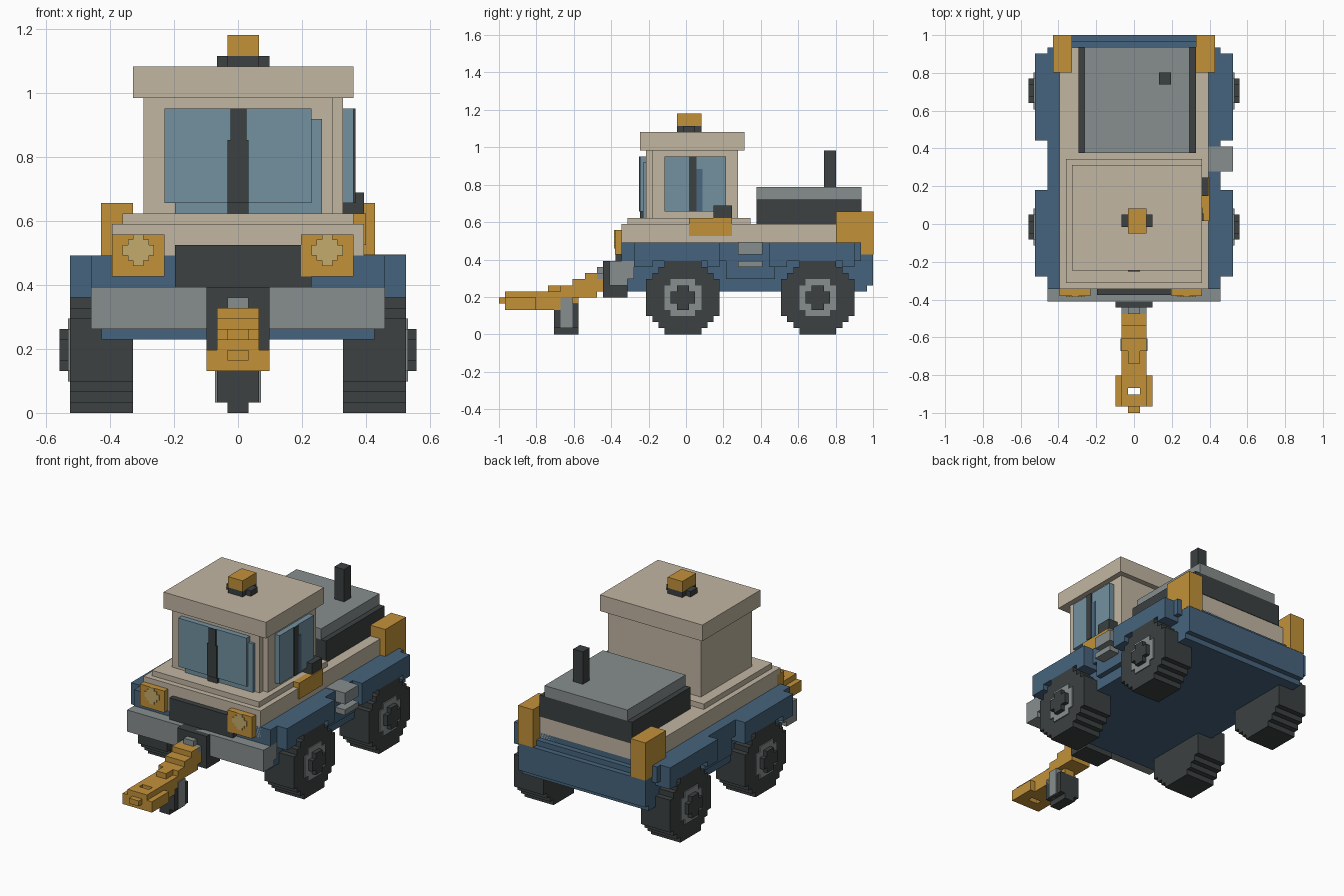
import bpy, bmesh
from mathutils import Matrix, Vector

if "Cube" in bpy.data.objects:
    bpy.data.objects.remove(bpy.data.objects["Cube"], do_unlink=True)

UNIT = 2 / 61          # one block of the model
LENGTH = 61            # blocks from front (0) to back


def make_material(name, red, green, blue):
    linear = [((c / 255 + 0.055) / 1.055) ** 2.4 for c in (red, green, blue)] + [1]
    material = bpy.data.materials.new(name)
    material.use_nodes = True
    material.diffuse_color = linear
    shader = material.node_tree.nodes["Principled BSDF"]
    shader.inputs["Base Color"].default_value = linear
    return material


BLUE = make_material("steel blue paint", 70, 100, 125)
BEIGE = make_material("beige paint", 194, 182, 162)
OCHRE = make_material("ochre paint", 194, 145, 57)
DARK = make_material("dark rubber", 60, 65, 65)
GREY = make_material("grey metal", 135, 142, 141)
GLASS = make_material("window glass", 114, 145, 160)
SHADE = make_material("deep glass", 75, 104, 128)
LAMP = make_material("pale lamp", 196, 171, 107)


def finish(name, material, bm):
    bmesh.ops.recalc_face_normals(bm, faces=bm.faces)
    for vert in bm.verts:
        vert.co = Vector((vert.co.x, vert.co.y - LENGTH / 2, vert.co.z)) * UNIT
    mesh = bpy.data.meshes.new(name)
    bm.to_mesh(mesh)
    bm.free()
    mesh.materials.append(material)
    obj = bpy.data.objects.new(name, mesh)
    bpy.context.collection.objects.link(obj)
    return obj


def blocks(name, material, *boxes, mirror=False):
    """Join boxes given as x, y and z ranges in block units."""
    bm = bmesh.new()
    for xs, ys, zs in boxes:
        for side in ((1, -1) if mirror else (1,)):
            ranges = ((xs[0] * side, xs[1] * side), ys, zs)
            centre = Vector([(lo + hi) / 2 for lo, hi in ranges])
            size = [abs(hi - lo) for lo, hi in ranges]
            bmesh.ops.create_cube(bm, size=1, matrix=Matrix.Translation(centre) @ Matrix.Diagonal(size + [1]))
    return finish(name, material, bm)


def stepped_disc(name, material, steps, centre, depth, axis="x"):
    """Extrude a stair-stepped round outline along x or y."""
    quarter = []
    for i, (a, b) in enumerate(steps):
        quarter.append((a, b))
        if i + 1 < len(steps):
            quarter.append((a, steps[i + 1][1]))
    back = quarter[::-1]
    outline = quarter + [(a, -b) for a, b in back] + [(-a, -b) for a, b in quarter] + [(-a, b) for a, b in back]
    bm = bmesh.new()
    verts = []
    for a, b in outline:
        a, b = a + centre[0], b + centre[1]
        verts.append(bm.verts.new((depth[0], a, b) if axis == "x" else (a, depth[0], b)))
    face = bm.faces.new(verts)
    top = bmesh.ops.extrude_face_region(bm, geom=[face])["geom"]
    span = depth[1] - depth[0]
    move = (span, 0, 0) if axis == "x" else (0, span, 0)
    bmesh.ops.translate(bm, vec=move, verts=[g for g in top if isinstance(g, bmesh.types.BMVert)])
    return finish(name, material, bm)


# Chassis with stepped tail and shoulders
blocks("chassis", BLUE,
       ((-13, 13), (21, 60), (7, 13)),
       ((-13, 13), (59, 61), (8, 13)),
       ((-13, 13), (58, 60), (12, 14)),
       ((-14, 14), (20, 59), (12, 15)))
blocks("side_sill", BLUE, ((12, 14), (37, 45), (9, 13)), mirror=True)

# Wheels, hubs and fenders
for label, centre in (("front", 30), ("rear", 52)):
    blocks(label + "_fenders", BLUE,
           ((13, 16), (centre - 8, centre + 6), (12, 15)),
           ((13, 16), (centre - 8, centre - 5), (11, 13)),
           ((13, 16), (centre + 4, centre + 6), (11, 13)), mirror=True)
    for side, word in ((1, "left"), (-1, "right")):
        name = f"{label}_{word}"
        stepped_disc(name + "_tyre", DARK, [(3, 6), (4, 5), (5, 4), (6, 3)],
                     (centre, 6), (10 * side, 16 * side))
        stepped_disc(name + "_rim", GREY, [(2, 3), (3, 2)],
                     (centre, 6), (15 * side, 16.2 * side))
        stepped_disc(name + "_hub", DARK, [(1, 2), (2, 1)],
                     (centre, 6), (15 * side, 17 * side))

# Upper body and cab
blocks("hull", BEIGE,
       ((-12, 12), (20, 59), (13, 18)),
       ((-11, 11), (21, 41), (18, 19)))
blocks("cab", BEIGE,
       ((-9, 9), (24, 39), (18, 30)),
       ((-9, 10), (25, 39), (18, 30)))
blocks("cab_roof", BEIGE, ((-10, 11), (23, 40), (30, 33)))

# Windows with dark dividers
blocks("windscreen", GLASS,
       ((-7, 7), (23, 24), (20, 29)),
       ((-6, 8), (23.5, 24), (19, 28)))
blocks("windscreen_divider", DARK,
       ((-0.7, 0.8), (22.8, 23), (20, 29)),
       ((-1, 1), (22.8, 23), (20, 26)),
       ((-1, 1), (23, 24), (19, 20)))
blocks("side_window", GLASS, ((10, 11), (27, 37), (20, 29)))
blocks("side_window_divider", DARK, ((11, 11.2), (31, 32.2), (20, 29)))
blocks("side_window_shade", SHADE, ((11, 11.1), (32.2, 33.2), (20, 27)))

# Roof beacon
blocks("beacon_base", DARK,
       ((-2, 3), (30, 32), (33, 34)),
       ((-1, 2), (29, 33), (33, 34)))
blocks("beacon", OCHRE, ((-1, 2), (29, 33), (34, 36)))

# Engine cover and exhaust
blocks("engine_cover", DARK, ((-9, 10), (42, 59.1), (18, 22)))
blocks("engine_lid", GREY, ((-8, 9), (42, 59.1), (22, 24)))
blocks("exhaust", DARK, ((4, 6), (53, 55), (24, 30)))

# Corner blocks at the back
blocks("rear_corner_lights", OCHRE, ((10, 13.05), (55, 61.05), (13, 20)), mirror=True)

# Equipment on the left side
blocks("side_tank", OCHRE, ((10, 12.2), (31, 38), (16, 19)))
blocks("tank_filler", DARK, ((10, 12), (35, 38), (19, 21)))
blocks("side_step", GREY,
       ((12, 16), (39, 43), (13, 15.1)),
       ((12, 16), (39, 43), (11, 12)))

# Nose: grille, headlights and bumper
blocks("grille", DARK, ((-6, 7), (19, 20), (12, 16)))
for word, left, middle in (("right", -12, -9.5), ("left", 6, 8.5)):
    blocks(word + "_headlight", OCHRE, ((left, left + 5), (18.9, 21), (13, 17)))
    stepped_disc(word + "_headlight_lens", LAMP, [(0.5, 1.5), (1, 1), (1.5, 0.5)],
                 (middle, 15.5), (18.75, 19), axis="y")
blocks("bumper", GREY,
       ((-14, 14), (18, 21), (8, 12)),
       ((-14, 14), (21, 22), (9, 12)))
blocks("hitch_mount", DARK, ((-3, 3), (17, 21), (6, 12)))
blocks("hitch_bracket", GREY,
       ((-2, 2), (16, 17), (9, 10)),
       ((-1, 1), (16, 17), (10, 11)))

# Tow bar rising in steps, with an open eye at its tip
blocks("tow_bar", OCHRE,
       ((-2, 2), (6, 11), (4, 7)),
       ((-1, 1), (8, 13), (5, 8)),
       ((-2, 2), (10, 14), (6, 8)),
       ((-2, 2), (12, 16), (6, 9)),
       ((-2, 2), (14, 17), (7, 10)))
blocks("tow_eye", OCHRE,
       ((-1, 1), (0, 1), (5, 6)),
       ((-2, 2), (1, 3), (4, 7)),
       ((-2, 2), (4, 6), (4, 7)))
blocks("tow_eye_sides", OCHRE,
       ((1, 2), (3, 4), (4, 7)),
       ((2, 3), (1, 6), (4, 6)), mirror=True)

# Jockey wheel under the tow bar
stepped_disc("jockey_wheel", DARK, [(1, 2.5), (2, 2)], (11, 2.5), (-1, 1))
blocks("jockey_tyre", DARK, ((-2, 2), (9, 13), (1, 5)), ((-1, 1), (9, 13), (0, 5)))
blocks("jockey_fork", GREY, ((1, 2.2), (10, 12), (1, 6)), mirror=True)
